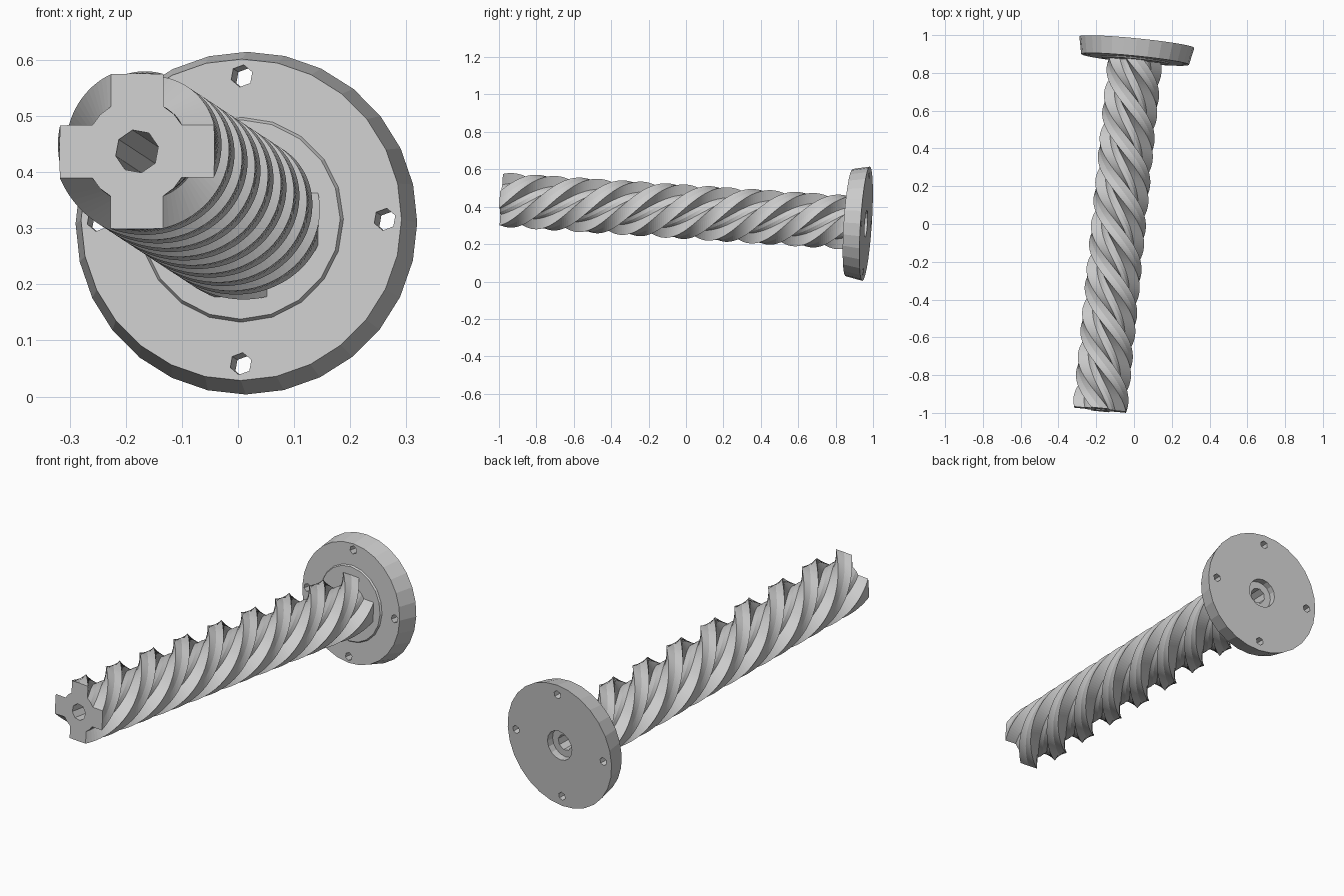
import bpy, bmesh, math
from mathutils import Matrix, Vector

cube = bpy.data.objects.get("Cube")
if cube:
    bpy.data.objects.remove(cube, do_unlink=True)

# Shared placement: parts are modelled along the y axis, back face at y = 0
BACK = Vector((0.015, 0.963, 0.309))
TIP = Vector((-0.18, -0.983, 0.437))
LENGTH = (BACK - TIP).length
PLACE = Matrix.Translation(BACK) @ Vector((0, 1, 0)).rotation_difference(BACK - TIP).to_matrix().to_4x4()

THICK, BOSS_Y = 0.092, -0.1
BORE_R, BORE_PHASE = 0.039, math.radians(12)

grey = bpy.data.materials.new("light grey metal")
grey.use_nodes = True
grey.diffuse_color = (0.6, 0.6, 0.6, 1)
grey.node_tree.nodes["Principled BSDF"].inputs["Base Color"].default_value = grey.diffuse_color


def circle(radius, sides, phase=0.0, cx=0.0, cz=0.0):
    return [(cx + radius * math.cos(phase + math.tau * i / sides),
             cz + radius * math.sin(phase + math.tau * i / sides)) for i in range(sides)]


def turned(points, angle):
    c, s = math.cos(angle), math.sin(angle)
    return [(x * c - z * s, x * s + z * c) for x, z in points]


def loop(bm, points, y):
    return [bm.verts.new((x, y, z)) for x, z in points]


def wall(bm, a, b):
    n = len(a)
    for i in range(n):
        j = (i + 1) % n
        bm.faces.new((a[i], a[j], b[j], b[i]))


def cap(bm, *loops):
    """Fill the flat area between an outer loop and the loops inside it."""
    edges = []
    for ring in loops:
        for i, v in enumerate(ring):
            w = ring[(i + 1) % len(ring)]
            edges.append(bm.edges.get((v, w)) or bm.edges.new((v, w)))
    bmesh.ops.triangle_fill(bm, edges=edges, use_beauty=True, normal=(0, 1, 0))


def finish(bm, name):
    bmesh.ops.recalc_face_normals(bm, faces=bm.faces[:])
    mesh = bpy.data.meshes.new(name)
    bm.to_mesh(mesh)
    bm.free()
    mesh.materials.append(grey)
    obj = bpy.data.objects.new(name, mesh)
    obj.matrix_world = PLACE
    bpy.context.collection.objects.link(obj)
    return obj


# Mounting flange: tapered disc, shallow boss, counterbore and bolt holes
bm = bmesh.new()
rim_back = loop(bm, circle(0.306, 28), 0)
rim_front = loop(bm, circle(0.287, 28), -THICK)
wall(bm, rim_back, rim_front)

holes_back, holes_front = [], []
for k in range(4):
    a = k * math.pi / 2
    pts = circle(0.02, 6, math.radians(20), 0.257 * math.cos(a), 0.257 * math.sin(a))
    holes_back.append(loop(bm, pts, 0))
    holes_front.append(loop(bm, pts, -THICK))
    wall(bm, holes_back[-1], holes_front[-1])

boss_base = loop(bm, circle(0.183, 20), -THICK)
boss_top = loop(bm, circle(0.178, 20), BOSS_Y)
wall(bm, boss_base, boss_top)
recess_rim = loop(bm, circle(0.072, 16), 0)
recess_floor = loop(bm, circle(0.072, 16), -0.035)
wall(bm, recess_rim, recess_floor)
bore_back = loop(bm, circle(BORE_R, 8, BORE_PHASE), -0.035)
bore_front = loop(bm, circle(BORE_R, 8, BORE_PHASE), BOSS_Y)
wall(bm, bore_back, bore_front)

cap(bm, rim_back, recess_rim, *holes_back)
cap(bm, rim_front, boss_base, *holes_front)
cap(bm, boss_top, bore_front)
cap(bm, recess_floor, bore_back)
finish(bm, "mounting_flange")

# Twisted shaft: four-armed cross section swept through two full turns
arm = [(0.08, -0.047), (0.138, -0.047), (0.139, 0), (0.138, 0.047), (0.08, 0.047), (0.066, 0.066)]
profile = [p for k in range(4) for p in turned(arm, k * math.pi / 2)]
STEPS, TURNS = 176, 2

bm = bmesh.new()
first = previous = None
for i in range(STEPS + 1):
    t = i / STEPS
    ring = loop(bm, turned(profile, math.tau * TURNS * t), -LENGTH + t * (LENGTH + BOSS_Y))
    if previous:
        wall(bm, previous, ring)
    else:
        first = ring
    previous = ring
bore_tip = loop(bm, circle(BORE_R, 8, BORE_PHASE), -LENGTH)
bore_end = loop(bm, circle(BORE_R, 8, BORE_PHASE), BOSS_Y)
wall(bm, bore_tip, bore_end)
cap(bm, first, bore_tip)
cap(bm, previous, bore_end)
finish(bm, "twisted_shaft")
